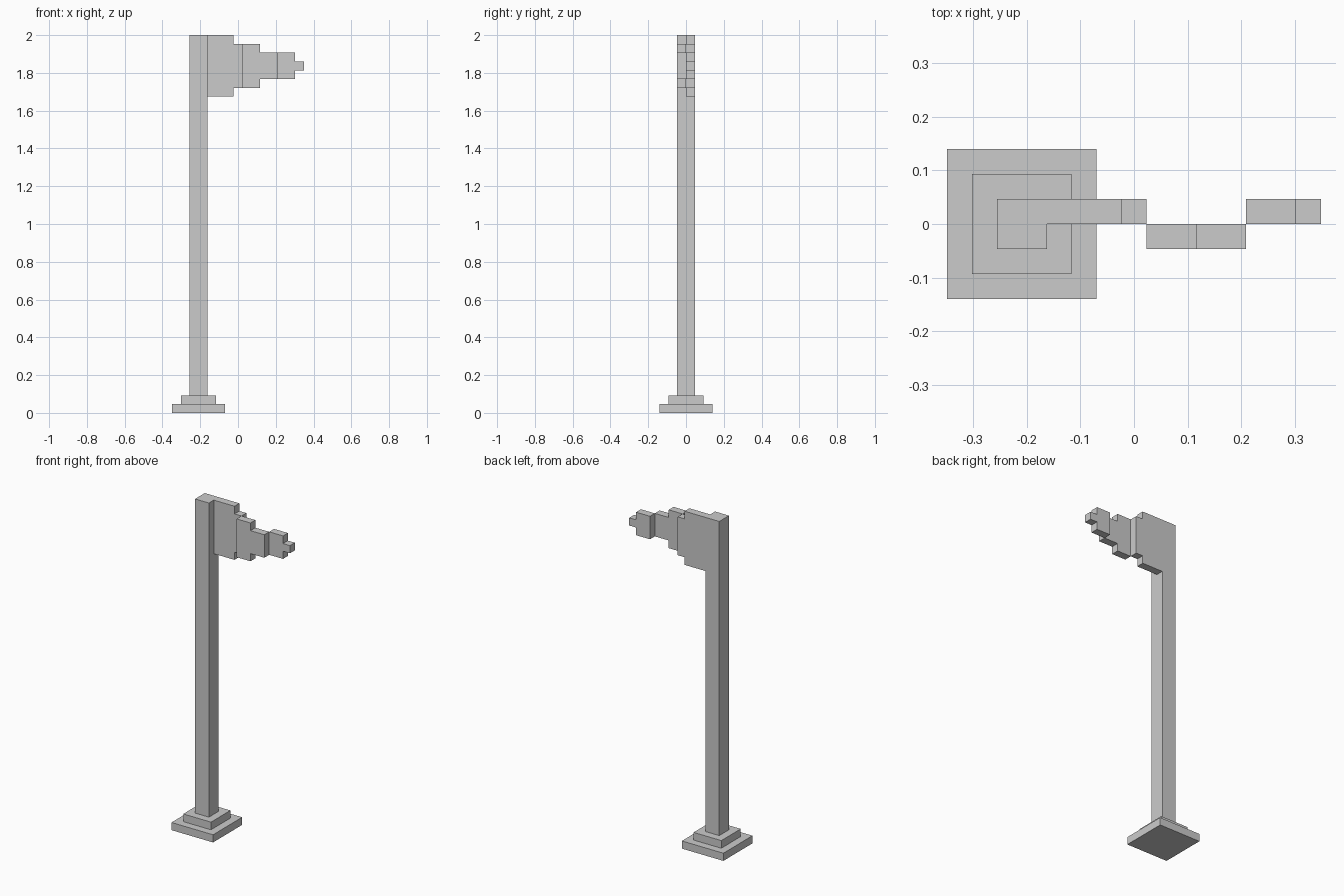
import bpy
import bmesh

if "Cube" in bpy.data.objects:
    bpy.data.objects.remove(bpy.data.objects["Cube"])

U = 2 / 43          # one block of the model's grid
X0 = -7.5           # left edge, in blocks


def prism(name, profile, y0, y1):
    """Extrude an (x, z) outline, given in blocks, from y0 to y1."""
    bm = bmesh.new()
    face = bm.faces.new([bm.verts.new(((x + X0) * U, y0 * U, z * U)) for x, z in profile])
    ext = bmesh.ops.extrude_face_region(bm, geom=[face])
    verts = [v for v in ext["geom"] if isinstance(v, bmesh.types.BMVert)]
    bmesh.ops.translate(bm, verts=verts, vec=(0, (y1 - y0) * U, 0))
    bmesh.ops.recalc_face_normals(bm, faces=bm.faces[:])
    mesh = bpy.data.meshes.new(name)
    bm.to_mesh(mesh)
    bm.free()
    obj = bpy.data.objects.new(name, mesh)
    bpy.context.collection.objects.link(obj)
    return obj


def box(name, half, z0, z1):
    """Square block centred on the pole axis (x = 3 blocks)."""
    a, b = 3 - half, 3 + half
    return prism(name, [(a, z0), (b, z0), (b, z1), (a, z1)], -half, half)


def panel(name, x0, step, x1, half, y0):
    """Pennant section, one block smaller at top and bottom after the step."""
    m, h, s = 39.5, half, half - 1
    return prism(name, [(x0, m - h), (step, m - h), (step, m - s), (x1, m - s),
                        (x1, m + s), (step, m + s), (step, m + h), (x0, m + h)],
                 y0, y0 + 1)


# Stepped base and pole
box("base_plate", 3, 0, 1)
box("base_step", 2, 1, 2)
box("pole", 1, 2, 43)

# Tapering pennant, waving between back and front
panel("pennant_inner", 4, 7, 8, 3.5, 0)
panel("pennant_middle", 8, 10, 12, 2.5, -1)
panel("pennant_tip", 12, 14, 15, 1.5, 0)
